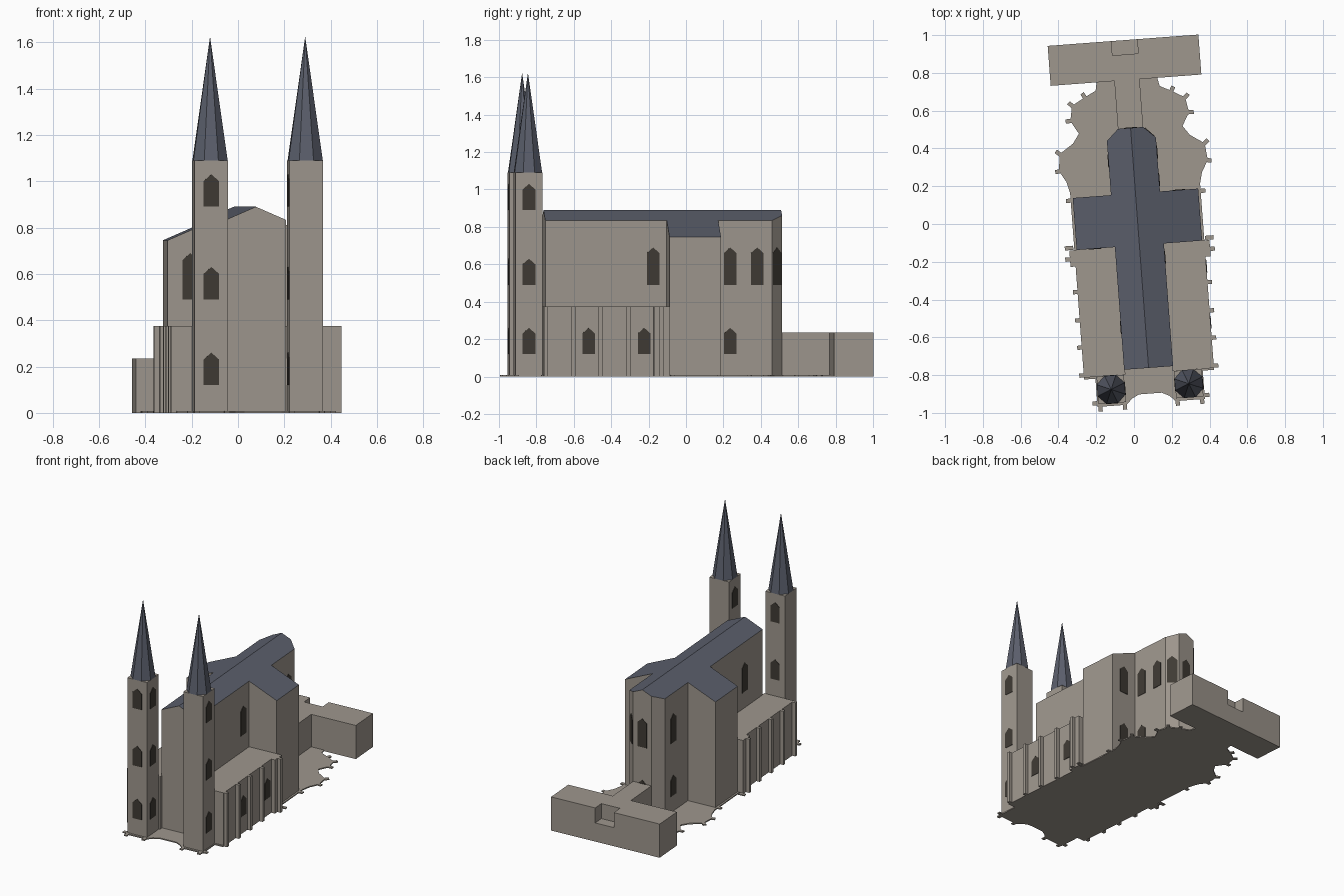
import bpy, bmesh, math
from mathutils import Vector, Matrix

cube = bpy.data.objects.get("Cube")
if cube:
    bpy.data.objects.remove(cube, do_unlink=True)


def material(name, rgb):
    m = bpy.data.materials.new(name)
    m.use_nodes = True
    m.diffuse_color = (*rgb, 1)
    m.node_tree.nodes["Principled BSDF"].inputs["Base Color"].default_value = (*rgb, 1)
    return m


STONE = material("warm grey stone", (0.345, 0.31, 0.27))
SLATE = material("blue grey slate", (0.105, 0.115, 0.15))
GLASS = material("dark window", (0.05, 0.043, 0.034))

# The whole church is built along its own axis, then turned a little
PLACE = Matrix.Translation((0.02, 0, 0)) @ Matrix.Rotation(0.075, 4, "Z")


def finish(name, bm, *mats):
    bmesh.ops.recalc_face_normals(bm, faces=bm.faces)
    mesh = bpy.data.meshes.new(name)
    bm.to_mesh(mesh)
    bm.free()
    for m in mats:
        mesh.materials.append(m)
    obj = bpy.data.objects.new(name, mesh)
    obj.matrix_world = PLACE
    bpy.context.collection.objects.link(obj)
    return obj


def add_solid(bm, points, vec):
    face = bm.faces.new([bm.verts.new(p) for p in points])
    new = bmesh.ops.extrude_face_region(bm, geom=[face], use_keep_orig=True)["geom"]
    bmesh.ops.translate(bm, vec=vec, verts=[g for g in new if isinstance(g, bmesh.types.BMVert)])


def add_prism(bm, outline, z0, z1):
    add_solid(bm, [(x, y, z0) for x, y in outline], (0, 0, z1 - z0))


def add_box(bm, x0, x1, y0, y1, z0, z1):
    add_prism(bm, [(x0, y0), (x1, y0), (x1, y1), (x0, y1)], z0, z1)


def mirrored(half):
    return half + [(-x, y) for x, y in reversed(half)]


def add_spur(bm, x, y, angle, z1, length=0.03):
    # Small buttress pointing outwards at the given angle
    out = Vector((math.cos(angle), math.sin(angle)))
    side = Vector((-out.y, out.x)) * 0.011
    p = Vector((x, y))
    add_prism(bm, [p - side - out * 0.02, p - side + out * length,
                   p + side + out * length, p + side - out * 0.02], 0, z1)


# Ground slab with the ambulatory outline and buttress feet
slab_half = [(0.06, -0.9), (0.1, -0.92), (0.13, -0.95), (0.285, -0.95), (0.285, -0.8),
             (0.345, -0.8), (0.345, 0.19), (0.36, 0.25), (0.395, 0.31), (0.385, 0.4),
             (0.31, 0.45), (0.275, 0.5), (0.315, 0.57), (0.3, 0.65), (0.23, 0.69),
             (0.17, 0.72), (0.16, 0.77)]
bm = bmesh.new()
add_prism(bm, mirrored(slab_half), 0, 0.008)
feet = [(0.27, -0.95, -90), (0.14, -0.95, -90), (0.285, -0.93, 0), (0.345, 0.15, 0),
        (0.37, -0.1, 0), (0.39, 0.31, -10), (0.385, 0.4, 40), (0.315, 0.57, 0),
        (0.3, 0.65, 45), (0.23, 0.69, 60)]
for x, y, deg in feet:
    for s in (1, -1):
        a = math.radians(deg)
        add_spur(bm, s * x, y, a if s > 0 else math.pi - a, 0.008, 0.025)
finish("ground_slab", bm, STONE)

# Nave, transept and choir as one cross under a continuous roof slope
NAVE, ARM, RIDGE, SLOPE = 0.13, 0.333, 0.89, 0.435
cross_half = [(NAVE, -0.764), (NAVE, -0.113), (ARM, -0.113), (ARM, 0.163),
              (NAVE, 0.163), (NAVE, 0.45), (0.067, 0.51)]
bm = bmesh.new()
add_prism(bm, mirrored(cross_half), 0, 0.6)
bmesh.ops.bisect_plane(bm, geom=bm.verts[:] + bm.edges[:] + bm.faces[:],
                       plane_co=(0, 0, 0), plane_no=(1, 0, 0))
for v in bm.verts:
    if v.co.z > 0.5:
        v.co.z = RIDGE - SLOPE * abs(v.co.x)
bm.normal_update()
for f in bm.faces:
    f.material_index = int(f.calc_center_median().z > 0.6 and abs(f.normal.z) > 0.5)
finish("nave_and_transept", bm, STONE, SLATE)

# Low side aisles with buttresses
for name, s in (("left_aisle", 1), ("right_aisle", -1)):
    bm = bmesh.new()
    outline = [(0.125, -0.79), (0.345, -0.79), (0.345, -0.2), (0.372, -0.2),
               (0.372, -0.113), (0.125, -0.113)]
    add_prism(bm, [(s * x, y) for x, y in outline], 0, 0.375)
    for y in (-0.778, -0.63, -0.485, -0.335):
        add_spur(bm, s * 0.345, y, 0 if s > 0 else math.pi, 0.375, 0.024)
    add_spur(bm, s * 0.372, -0.16, 0 if s > 0 else math.pi, 0.375, 0.025)
    finish(name, bm, STONE)

# Twin towers with eight-sided spires
HALF, TOP, TIP, TOWER_X, TOWER_Y = 0.0725, 1.09, 1.625, 0.206, -0.863
for side, s in (("left", 1), ("right", -1)):
    x = s * TOWER_X
    bm = bmesh.new()
    add_box(bm, x - HALF, x + HALF, TOWER_Y - HALF, TOWER_Y + HALF, 0, TOP)
    finish(side + "_tower", bm, STONE)
    bm = bmesh.new()
    bmesh.ops.create_cone(bm, cap_ends=True, segments=8, radius1=0.08, radius2=0,
                          depth=TIP - TOP,
                          matrix=Matrix.Translation((x, TOWER_Y, (TOP + TIP) / 2))
                          @ Matrix.Rotation(math.pi / 8, 4, "Z"))
    bmesh.ops.remove_doubles(bm, verts=bm.verts, dist=0.0001)
    finish(side + "_spire", bm, SLATE)

# Rear annex with its link to the apse and a roof notch
bm = bmesh.new()
add_prism(bm, [(-0.067, 0.5), (0.067, 0.5), (0.067, 0.764), (0.395, 0.764),
               (0.395, 0.976), (-0.405, 0.976), (-0.405, 0.764), (-0.067, 0.764)], 0, 0.235)
annex = finish("rear_annex", bm, STONE)
bm = bmesh.new()
add_box(bm, -0.067, 0.07, 0.9, 1.1, 0.13, 0.4)
cutter = finish("notch_cutter", bm, STONE)
cutter.hide_render = True
cutter.display_type = "WIRE"
cut = annex.modifiers.new("notch", "BOOLEAN")
cut.operation, cut.object, cut.solver = "DIFFERENCE", cutter, "EXACT"
cutter.hide_set(True)

# Windows: thin pointed plates on the walls
LOW, MID, HIGH, TALL = (0.12, 0.26), (0.49, 0.63), (0.89, 1.03), (0.49, 0.69)


def add_window(bm, x, y, deg, span, w=0.034):
    a = math.radians(deg)
    out = Vector((math.cos(a), math.sin(a), 0))
    along = Vector((-out.y, out.x, 0))
    z0, z1 = span
    shape = [(-w, z0), (w, z0), (w, z1 - 0.03), (0, z1), (-w, z1 - 0.03)]
    base = Vector((x, y, 0)) - out * 0.002
    add_solid(bm, [base + along * u + Vector((0, 0, z)) for u, z in shape], out * 0.005)


bm = bmesh.new()
for s, turns in ((-1, (-90, 0, 90)), (1, (0, 180))):
    for deg in turns:
        a = math.radians(deg)
        for span in (LOW, MID, HIGH):
            add_window(bm, s * TOWER_X + HALF * math.cos(a),
                       TOWER_Y + HALF * math.sin(a), deg, span)
finish("tower_windows", bm, GLASS)

bm = bmesh.new()
for x, y, deg, spans in [(NAVE, -0.186, 0, [TALL]), (NAVE, 0.227, 0, [TALL, LOW]),
                         (NAVE, 0.372, 0, [TALL]), (0.0985, 0.48, 44, [TALL]),
                         (0, 0.51, 90, [TALL, LOW]), (0.23, 0.163, 90, [TALL, LOW]),
                         (-0.235, -0.113, -90, [TALL]), (-NAVE, 0.345, 180, [TALL, LOW]),
                         (-NAVE, -0.54, 180, [TALL])]:
    for span in spans:
        add_window(bm, x, y, deg, span)
finish("nave_windows", bm, GLASS)

bm = bmesh.new()
for y in (-0.548, -0.25):
    add_window(bm, 0.345, y, 0, LOW)
finish("aisle_windows", bm, GLASS)
